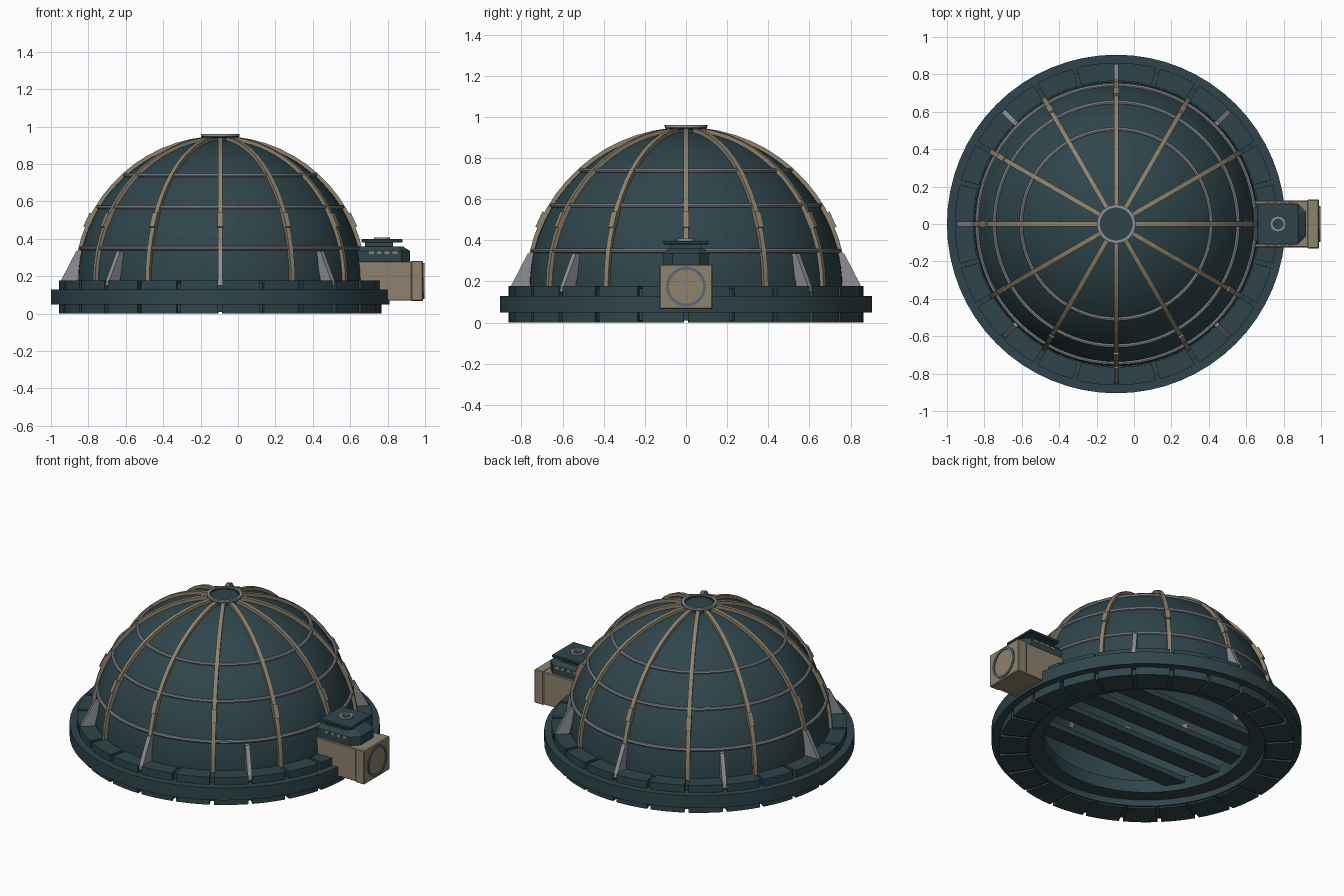
import bpy, bmesh, math
from mathutils import Vector, Matrix

if "Cube" in bpy.data.objects:
    bpy.data.objects.remove(bpy.data.objects["Cube"])

CX = -0.095          # dome axis
ZC, R = 0.17, 0.76   # dome centre height and radius

def material(name, c):
    m = bpy.data.materials.new(name)
    m.diffuse_color = (*c, 1)
    m.use_nodes = True
    m.node_tree.nodes["Principled BSDF"].inputs["Base Color"].default_value = m.diffuse_color
    return m

TEAL = material("dark teal", (0.028, 0.060, 0.070))
TAN = material("warm tan", (0.27, 0.225, 0.155))
GREY = material("cool grey", (0.27, 0.28, 0.31))
BLUE = material("slate blue", (0.10, 0.14, 0.18))

def finish(bm, name, mat, smooth=True):
    bmesh.ops.recalc_face_normals(bm, faces=bm.faces)
    me = bpy.data.meshes.new(name)
    bm.to_mesh(me)
    bm.free()
    ob = bpy.data.objects.new(name, me)
    bpy.context.collection.objects.link(ob)
    me.materials.append(mat)
    if smooth:
        bpy.context.view_layer.objects.active = ob
        ob.select_set(True)
        bpy.ops.object.shade_smooth_by_angle(angle=math.radians(32))
        ob.select_set(False)
    return ob

def lathe_into(bm, profile, steps, a0=0.0, a1=2 * math.pi, centre=(CX, 0)):
    """Revolve a closed (radius, height) profile, fully or over an arc."""
    full = abs(a1 - a0 - 2 * math.pi) < 1e-6
    n = steps if full else steps + 1
    rings = []
    for i in range(n):
        a = a0 + (a1 - a0) * i / steps
        rings.append([bm.verts.new((centre[0] + r * math.cos(a), centre[1] + r * math.sin(a), z))
                      for r, z in profile])
    k = len(profile)
    for i in range(steps):
        p, q = rings[i], rings[(i + 1) % n]
        for j in range(k):
            bm.faces.new((p[j], q[j], q[(j + 1) % k], p[(j + 1) % k]))
    if not full:
        bm.faces.new(rings[0])
        bm.faces.new(rings[-1])

def lathe(name, profile, mat, steps=64, centre=(CX, 0)):
    bm = bmesh.new()
    lathe_into(bm, profile, steps, centre=centre)
    return finish(bm, name, mat)

def tube(r, z, t, n=8):
    return [(r + t * math.cos(2 * math.pi * i / n), z + t * math.sin(2 * math.pi * i / n)) for i in range(n)]

def radial_sweep(bm, path, angle):
    """Strip in a vertical plane: path holds (inner rz, outer rz, half width)."""
    rot = Matrix.Translation((CX, 0, 0)) @ Matrix.Rotation(angle, 4, 'Z')
    prev = None
    for (ri, zi), (ro, zo), w in path:
        cur = [bm.verts.new(rot @ Vector(p)) for p in
               ((ri, -w, zi), (ro, -w, zo), (ro, w, zo), (ri, w, zi))]
        if prev:
            for j in range(4):
                k = (j + 1) % 4
                bm.faces.new((prev[j], prev[k], cur[k], cur[j]))
        else:
            bm.faces.new(cur)
        prev = cur
    bm.faces.new(prev)

def box(name, x, y, z, mat, bevel=0.0):
    bm = bmesh.new()
    bmesh.ops.create_cube(bm, size=1)
    for v in bm.verts:
        v.co = Vector([(a + b) / 2 + c * (b - a) for (a, b), c in zip((x, y, z), v.co)])
    if bevel:
        bmesh.ops.bevel(bm, geom=bm.edges[:], offset=bevel, segments=1, affect='EDGES')
    return finish(bm, name, mat, False)

# Base ring with a stepped opening underneath
lathe("base_ring", [(0.60, 0.05), (0.69, 0.05), (0.69, 0.01), (0.835, 0.01), (0.835, 0.05),
                    (0.905, 0.05), (0.905, 0.13), (0.835, 0.13), (0.835, 0.165),
                    (0.74, 0.165), (0.74, 0.13), (0.60, 0.13)], TEAL)

# Segmented blocks above and below the ring
for name, z0, z1, ri in (("upper_blocks", 0.13, 0.177, 0.765), ("lower_blocks", 0.0, 0.05, 0.70)):
    bm = bmesh.new()
    for k in range(24):
        a = math.radians(15 * k)
        lathe_into(bm, [(ri, z0), (0.862, z0), (0.862, z1), (ri, z1)], 4,
                   a + math.radians(0.8), a + math.radians(14.2))
    finish(bm, name, TEAL)

# Dome shell
def arc(r, lo, hi, n):
    return [(r * math.cos(math.radians(lo + (hi - lo) * i / n)),
             ZC + r * math.sin(math.radians(lo + (hi - lo) * i / n))) for i in range(n + 1)]
lathe("dome_shell", [(R, 0.13)] + arc(R, 0, 89.5, 24) + arc(R - 0.012, 89.5, 0, 24) + [(R - 0.012, 0.13)],
      TEAL, 72)

# Meridian ribs and their joint blocks
bm = bmesh.new()
bj = bmesh.new()
def polar(r, e):
    return (r * math.cos(math.radians(e)), ZC + r * math.sin(math.radians(e)))
for k in range(12):
    a = math.radians(30 * k)
    radial_sweep(bm, [(polar(0.752, e), polar(0.78, e), 0.0125) for e in range(0, 85, 6)], a)
    radial_sweep(bj, [(polar(0.742, e), polar(0.79, e), 0.015) for e in (22, 28)], a)
finish(bm, "dome_ribs", TAN, False)
finish(bj, "rib_joints", TAN, False)

# Horizontal hoops
for i, z in enumerate((0.35, 0.57, 0.74)):
    lathe(f"hoop_{i + 1}", tube(math.sqrt(R * R - (z - ZC) ** 2) + 0.005, z, 0.011), GREY, 72)

# Slanted braces at the foot of the dome
bm = bmesh.new()
for k in range(1, 8):
    radial_sweep(bm, [((0.77, 0.15), (0.855, 0.15), 0.013), ((0.77, 0.18), (0.85, 0.18), 0.013),
                      ((0.735, 0.335), (0.77, 0.335), 0.013)], math.radians(45 * k))
finish(bm, "foot_braces", GREY, False)

# Crown cap
lathe("crown_cap", [(0.0005, 0.90), (0.09, 0.90), (0.09, 0.94), (0.103, 0.945), (0.103, 0.955),
                    (0.08, 0.955), (0.08, 0.95), (0.0005, 0.95)], TEAL, 32)
lathe("crown_trim", [(0.088, 0.95), (0.104, 0.95), (0.104, 0.96), (0.088, 0.96)], GREY, 32)

# Floor slats seen through the opening
for i, y in enumerate((-0.33, -0.11, 0.11, 0.33)):
    h = math.sqrt(0.62 ** 2 - y * y)
    box(f"floor_slat_{i + 1}", (CX - h, CX + h), (y - 0.055, y + 0.055), (0.09, 0.125), TEAL)

# Side housing with a round port
box("side_housing", (0.62, 0.985), (-0.125, 0.125), (0.07, 0.28), TAN, 0.004)
box("housing_front_lip", (0.925, 0.99), (-0.13, 0.13), (0.067, 0.283), TAN, 0.005)
port = lathe("port_ring", [(0.083, -0.01), (0.097, -0.01), (0.097, 0.006), (0.083, 0.006)], BLUE, 40, (0, 0))
port.matrix_world = Matrix.Translation((0.99, 0, 0.175)) @ Matrix.Rotation(math.pi / 2, 4, 'Y')

# Hatch body: tapered, with clipped outer corners
bm = bmesh.new()
outline = [(0.60, -0.11), (0.875, -0.11), (0.92, -0.065), (0.92, 0.065), (0.875, 0.11), (0.60, 0.11)]
levels = []
for z, s in ((0.278, 1.0), (0.335, 1.0), (0.36, 0.82)):
    levels.append([bm.verts.new((0.70 + (x - 0.70) * s, y * s, z)) for x, y in outline])
for lo, hi in zip(levels, levels[1:]):
    for j in range(6):
        k = (j + 1) % 6
        bm.faces.new((lo[j], lo[k], hi[k], hi[j]))
bm.faces.new(levels[0])
bm.faces.new(levels[-1])
finish(bm, "hatch_body", TEAL, False)

# Small tan vents on both sides of the hatch body
for s in (-1, 1):
    for k in range(4):
        x = 0.70 + 0.042 * k
        box(f"hatch_vent_{k + 1}", (x, x + 0.026), sorted((s * 0.106, s * 0.114)), (0.318, 0.334), TAN)

# Hatch neck, lid and ring
box("hatch_neck", (0.68, 0.83), (-0.075, 0.075), (0.355, 0.385), TEAL)
box("hatch_lid", (0.66, 0.88), (-0.11, 0.11), (0.38, 0.398), TEAL, 0.004)
lathe("hatch_ring", [(0.026, 0.395), (0.042, 0.395), (0.042, 0.408), (0.026, 0.408)], GREY, 28, (0.77, 0))
